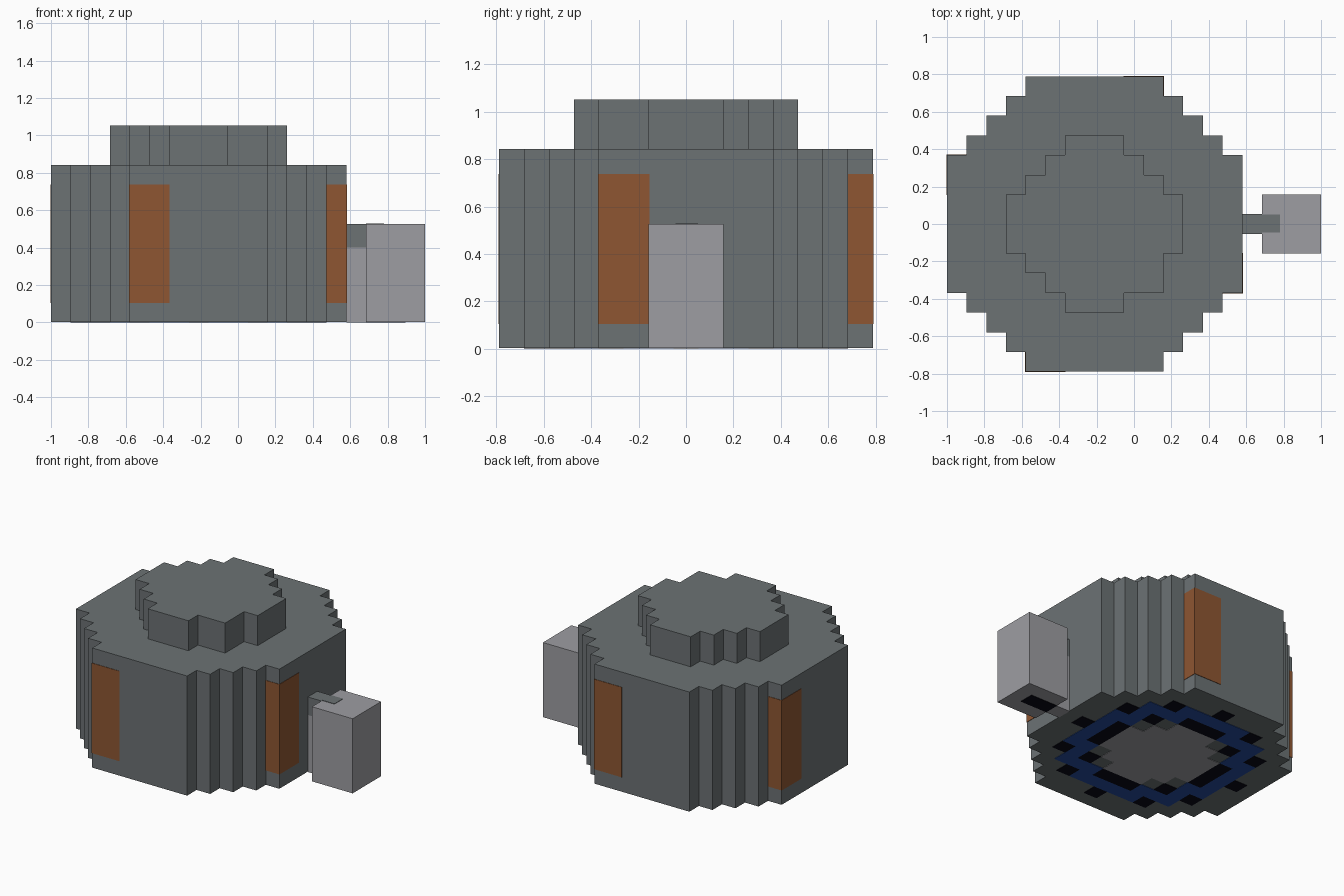
import bpy
import bmesh

cube = bpy.data.objects.get("Cube")
if cube:
    bpy.data.objects.remove(cube, do_unlink=True)

CELL = 2 / 19      # edge of one block
CENTRE_X = -4 * CELL / 2
SKIN = 0.003       # thickness of painted plates


def material(name, r, g, b):
    def linear(c):
        c /= 255
        return c / 12.92 if c < 0.04045 else ((c + 0.055) / 1.055) ** 2.4
    colour = (linear(r), linear(g), linear(b), 1)
    mat = bpy.data.materials.new(name)
    mat.use_nodes = True
    mat.diffuse_color = colour
    mat.node_tree.nodes["Principled BSDF"].inputs["Base Color"].default_value = colour
    return mat


stone = material("stone grey", 108, 114, 116)
pale = material("pale grey", 157, 157, 162)
rust = material("rust orange", 142, 86, 50)
navy = material("deep blue", 36, 76, 157)
black = material("near black", 8, 8, 20)


def add_prism(bm, rows, z0, z1, index=0):
    """Extrude a stepped outline given as rows of (left, right, front, back)."""
    points = []
    for left, right, front, back in rows:
        points += [(right, front), (right, back)]
    for left, right, front, back in reversed(rows):
        points += [(left, back), (left, front)]
    face = bm.faces.new([bm.verts.new((x, y, z0)) for x, y in points])
    top = bmesh.ops.extrude_face_region(bm, geom=[face], use_keep_orig=True)["geom"]
    for v in top:
        if isinstance(v, bmesh.types.BMVert):
            v.co.z = z1
    for f in {f for v in top if isinstance(v, bmesh.types.BMVert) for f in v.link_faces} | {face}:
        f.material_index = index


def make_object(name, prisms, mats):
    bm = bmesh.new()
    for prism in prisms:
        add_prism(bm, *prism)
    bmesh.ops.recalc_face_normals(bm, faces=bm.faces)
    mesh = bpy.data.meshes.new(name)
    bm.to_mesh(mesh)
    bm.free()
    for mat in mats:
        mesh.materials.append(mat)
    obj = bpy.data.objects.new(name, mesh)
    bpy.context.collection.objects.link(obj)
    return obj


def box(x0, x1, y0, y1, z0, z1, index=0):
    return ([(x0, x1, y0, y1)], z0, z1, index)


def rows_from(spans):
    """Turn (left cells, right cells, first row, last row) into lengths."""
    return [(CENTRE_X + l * CELL, CENTRE_X + r * CELL, a * CELL, b * CELL)
            for l, r, a, b in spans]


# Round stepped drum
steps = [(3.5 + i, 7.5 - i) for i in range(5)]
front = [(-w, w, -d, 1 - d) for w, d in steps[:4]]
back = [(-w, w, d - 1, d) for w, d in reversed(steps[:4])]
drum = front + [(-7.5, 7.5, -3.5, 3.5)] + back
make_object("drum_body", [(rows_from(drum), SKIN, 8 * CELL)], [stone])

# Smaller stepped cap
cap = [(-1.5, 1.5, -4.5, -3.5), (-2.5, 3.5, -3.5, -2.5), (-3.5, 3.5, -2.5, -1.5),
       (-4.5, 4.5, -1.5, 1.5),
       (-3.5, 3.5, 1.5, 2.5), (-2.5, 2.5, 2.5, 3.5), (-1.5, 1.5, 3.5, 4.5)]
make_object("top_cap", [(rows_from(cap), 8 * CELL, 10 * CELL)], [stone])

# Four orange corner panels, one per quarter turn
panels = []
for turn in range(4):
    for x0, x1, y0, y1 in ((-3.5, -1.5, -7.5, -7.5), (-3.5, -3.5, -7.5, -6.5)):
        for _ in range(turn):
            x0, x1, y0, y1 = -y1, -y0, x0, x1
        l, r, a, b = rows_from([(x0, x1, y0, y1)])[0]
        panels.append(box(l - SKIN, r + SKIN, a - SKIN, b + SKIN, CELL, 7 * CELL))
make_object("corner_panels", panels, [rust])


# Patterned underside: pale centre, black marks, blue ring
def tile_colour(i, j):
    low, high = sorted((abs(i), abs(j)))
    if (low, high) in {(0, 6), (3, 5), (3, 3), (0, 4), (1, 4)}:
        return 2
    if high == 5 and low <= 2 or high == 4 and low >= 2:
        return 1
    if high <= 3 and (low, high) != (2, 3):
        return 0
    return None


tiles = []
for i in range(-6, 7):
    for j in range(-6, 7):
        index = tile_colour(i, j)
        if index is not None:
            row = rows_from([(i - .5, i + .5, j - .5, j + .5)])
            tiles.append((row, 0, SKIN, index))
make_object("underside_tiles", tiles, [pale, navy, black])

# Side block with its connecting arm
edge, inner, half = 5.5 * CELL, 6.5 * CELL, CELL / 2
top = 5 * CELL
make_object("side_block", [box(inner, 1, -3 * half, 3 * half, SKIN, top)], [pale])
make_object("arm", [box(edge, inner, -half, half, 0, 0.4, 0),
                    box(edge, inner, -half, half, 0.4, top, 1)], [pale, stone])
make_object("block_top_mark",
            [box(inner, 0.78, -0.045, 0.05, top, top + SKIN)], [stone])
make_object("block_base_mark",
            [box(inner, inner + 2 * CELL, -half, half, 0, SKIN)], [black])
